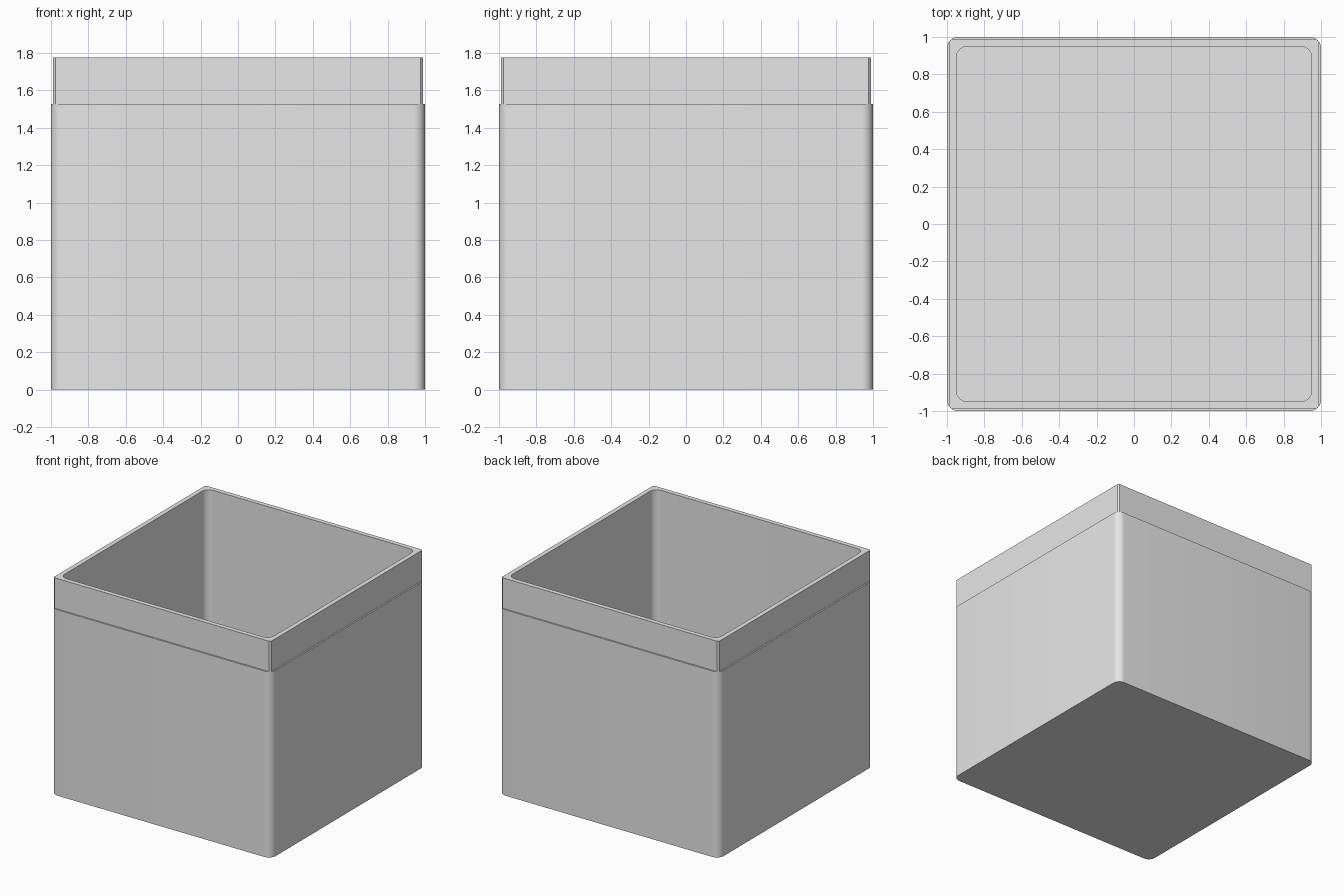
import bpy, bmesh
from math import sin, cos, pi

cube = bpy.data.objects.get("Cube")
if cube:
    bpy.data.objects.remove(cube, do_unlink=True)

SEGMENTS = 10
WALL, FLOOR = 0.05, 0.05
SHOULDER, TOP = 1.527, 1.777
RADIUS, CHAMFER = 0.06, 0.013

grey = bpy.data.materials.new("plain_grey")
grey.use_nodes = True
color = (0.8, 0.8, 0.8, 1)
grey.diffuse_color = color
grey.node_tree.nodes["Principled BSDF"].inputs["Base Color"].default_value = color


def square_loop(bm, half, corner, z, rounded=True):
    """Square ring of vertices with rounded or chamfered corners."""
    verts = []
    for quarter in range(4):
        a = quarter * pi / 2
        for i in range(SEGMENTS + 1):
            t = i / SEGMENTS
            if rounded:
                u, v = cos(t * pi / 2), sin(t * pi / 2)
            else:
                u, v = 1 - t, t
            x, y = half - corner + corner * u, half - corner + corner * v
            verts.append(bm.verts.new((x * cos(a) - y * sin(a),
                                       x * sin(a) + y * cos(a), z)))
    return verts


# Open box: outer wall, narrow shoulder, stepped lip, inner wall and floor
bm = bmesh.new()
inner = 1 - WALL
lip = 0.988
loops = [
    square_loop(bm, 1, RADIUS, 0),
    square_loop(bm, 1, RADIUS, SHOULDER),
    square_loop(bm, lip, CHAMFER, SHOULDER, rounded=False),
    square_loop(bm, lip, CHAMFER, TOP, rounded=False),
    square_loop(bm, inner, RADIUS, TOP),
    square_loop(bm, inner, RADIUS, FLOOR),
]
for low, high in zip(loops, loops[1:]):
    n = len(low)
    for i in range(n):
        j = (i + 1) % n
        bm.faces.new((low[i], low[j], high[j], high[i]))
bm.faces.new(reversed(loops[0]))
bm.faces.new(loops[-1])

mesh = bpy.data.meshes.new("open_box")
bm.to_mesh(mesh)
bm.free()
mesh.materials.append(grey)
box = bpy.data.objects.new("open_box", mesh)
bpy.context.collection.objects.link(box)

# Smooth corners, crisp rims
bpy.ops.object.select_all(action="DESELECT")
box.select_set(True)
bpy.context.view_layer.objects.active = box
bpy.ops.object.shade_smooth_by_angle(angle=pi / 6)
